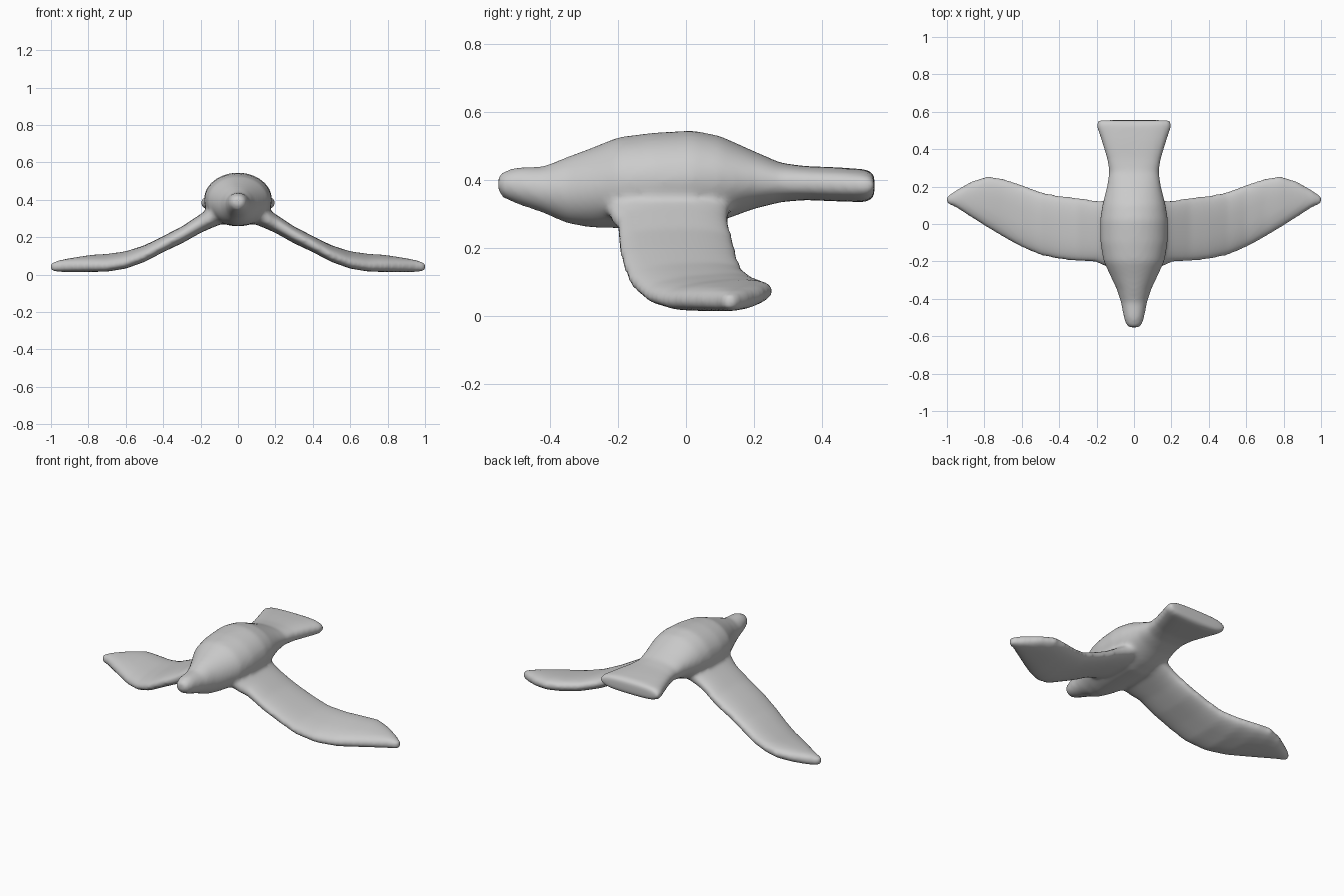
import bpy, bmesh, math

cube = bpy.data.objects.get("Cube")
if cube:
    bpy.data.objects.remove(cube, do_unlink=True)

GREY = (0.6, 0.6, 0.6, 1.0)
mat = bpy.data.materials.new("plain grey")
mat.use_nodes = True
mat.diffuse_color = GREY
bsdf = mat.node_tree.nodes["Principled BSDF"]
bsdf.inputs["Base Color"].default_value = GREY
bsdf.inputs["Roughness"].default_value = 0.6


def spow(v, p):
    return math.copysign(abs(v) ** p, v)


def superellipse(a, b, e, n=32):
    """Closed outline; e = 1 is an ellipse, smaller is boxier."""
    return [(a * spow(math.cos(t), e), b * spow(math.sin(t), e))
            for t in (2 * math.pi * i / n for i in range(n))]


def loft(bm, rings):
    """Skin a list of equal outlines and close both ends."""
    rows = [[bm.verts.new(p) for p in ring] for ring in rings]
    n = len(rows[0])
    for r, s in zip(rows, rows[1:]):
        for i in range(n):
            j = (i + 1) % n
            bm.faces.new((r[i], r[j], s[j], s[i]))
    bm.faces.new(rows[0])
    bm.faces.new(rows[-1])


# Body and tail: y, half width, bottom z, top z, outline exponent
BODY = [
    (-0.553, 0.025, 0.365, 0.410, 1), (-0.54, 0.043, 0.348, 0.425, 1),
    (-0.50, 0.055, 0.330, 0.438, 1), (-0.42, 0.070, 0.303, 0.440, 1),
    (-0.35, 0.092, 0.272, 0.468, 1), (-0.28, 0.125, 0.260, 0.494, 1),
    (-0.20, 0.163, 0.258, 0.526, 1), (-0.10, 0.180, 0.258, 0.539, 1),
    (0.02, 0.182, 0.260, 0.546, 1), (0.10, 0.170, 0.278, 0.530, 1),
    (0.20, 0.145, 0.315, 0.485, 0.95), (0.28, 0.133, 0.335, 0.450, 0.85),
    (0.35, 0.145, 0.341, 0.441, 0.75), (0.45, 0.175, 0.337, 0.437, 0.7),
    (0.52, 0.200, 0.335, 0.432, 0.7), (0.545, 0.200, 0.338, 0.428, 0.7),
    (0.555, 0.190, 0.355, 0.412, 0.7),
]

# Wing: x, leading y, trailing y, middle z, half thickness, chord slope
WING = [
    (0.00, -0.25, 0.14, 0.360, 0.070, 0.0), (0.10, -0.24, 0.135, 0.332, 0.066, 0.0),
    (0.16, -0.225, 0.125, 0.297, 0.056, 0.0), (0.20, -0.205, 0.125, 0.273, 0.050, 0.0),
    (0.30, -0.200, 0.142, 0.212, 0.045, 0.0), (0.40, -0.190, 0.152, 0.163, 0.043, 0.02),
    (0.50, -0.168, 0.172, 0.112, 0.043, 0.05), (0.60, -0.125, 0.210, 0.078, 0.042, 0.09),
    (0.70, -0.070, 0.242, 0.063, 0.042, 0.11), (0.78, -0.022, 0.256, 0.060, 0.042, 0.10),
    (0.87, 0.035, 0.228, 0.053, 0.038, 0.08), (0.95, 0.088, 0.182, 0.046, 0.032, 0.04),
    (0.99, 0.105, 0.155, 0.042, 0.025, 0.0), (1.005, 0.115, 0.142, 0.041, 0.016, 0.0),
]

bm = bmesh.new()
loft(bm, [[(u, y, (lo + hi) / 2 + v) for u, v in superellipse(w, (hi - lo) / 2, e)]
          for y, w, lo, hi, e in BODY])
for side in (1, -1):
    loft(bm, [[(side * x, (y0 + y1) / 2 + u, z + v + u * slope)
               for u, v in superellipse((y1 - y0) / 2, t, 0.8)]
              for x, y0, y1, z, t, slope in WING])
bmesh.ops.recalc_face_normals(bm, faces=bm.faces)
mesh = bpy.data.meshes.new("bird")
bm.to_mesh(mesh)
bm.free()
mesh.materials.append(mat)
bird = bpy.data.objects.new("bird", mesh)
bpy.context.collection.objects.link(bird)

# Fuse body and wings into one soft clay-like skin
remesh = bird.modifiers.new("fuse", 'REMESH')
remesh.mode = 'VOXEL'
remesh.voxel_size = 0.012
remesh.use_smooth_shade = True
soften = bird.modifiers.new("soften", 'SMOOTH')
soften.factor = 0.5
soften.iterations = 10

for p in mesh.polygons:
    p.use_smooth = True
